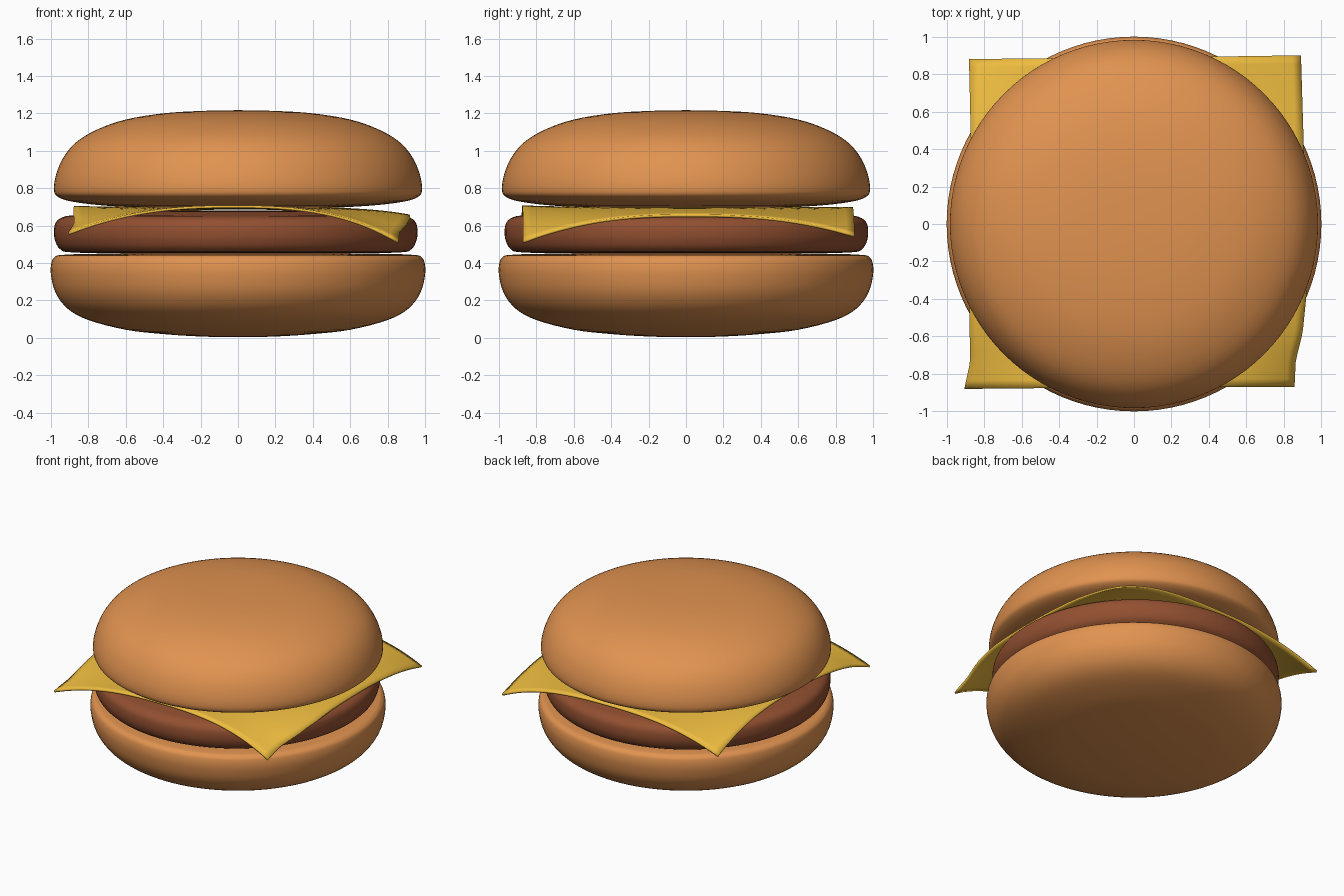
import bpy, bmesh, math

if "Cube" in bpy.data.objects:
    bpy.data.objects.remove(bpy.data.objects["Cube"])


def finish(bm, name, color, angle):
    bmesh.ops.recalc_face_normals(bm, faces=bm.faces)
    me = bpy.data.meshes.new(name)
    bm.to_mesh(me)
    bm.free()
    ob = bpy.data.objects.new(name, me)
    bpy.context.collection.objects.link(ob)
    mat = bpy.data.materials.new(name + "_colour")
    mat.diffuse_color = (*color, 1)
    mat.use_nodes = True
    mat.node_tree.nodes["Principled BSDF"].inputs["Base Color"].default_value = mat.diffuse_color
    me.materials.append(mat)
    bpy.ops.object.select_all(action='DESELECT')
    bpy.context.view_layer.objects.active = ob
    ob.select_set(True)
    bpy.ops.object.shade_smooth_by_angle(angle=math.radians(angle))
    return ob


def smooth_profile(pts, steps=4):
    # Catmull-Rom through the profile points
    out = []
    for i in range(len(pts) - 1):
        p = [pts[max(i - 1, 0)], pts[i], pts[i + 1], pts[min(i + 2, len(pts) - 1)]]
        for s in range(steps):
            t = s / steps
            out.append(tuple(0.5 * (2 * b + (c - a) * t + (2 * a - 5 * b + 4 * c - d) * t * t
                                    + (3 * b - a - 3 * c + d) * t ** 3)
                             for a, b, c, d in zip(*p)))
    return out + [pts[-1]]


def lathe(name, pts, color, cx=0.0, cy=0.0, n=96):
    bm = bmesh.new()
    prof = smooth_profile(pts)
    bottom = bm.verts.new((cx, cy, prof[0][1]))
    top = bm.verts.new((cx, cy, prof[-1][1]))
    rings = [[bm.verts.new((cx + r * math.cos(2 * math.pi * k / n),
                            cy + r * math.sin(2 * math.pi * k / n), z)) for k in range(n)]
             for r, z in prof[1:-1]]
    for k in range(n):
        j = (k + 1) % n
        bm.faces.new((bottom, rings[0][j], rings[0][k]))
        bm.faces.new((top, rings[-1][k], rings[-1][j]))
        for a, b in zip(rings, rings[1:]):
            bm.faces.new((a[k], a[j], b[j], b[k]))
    return finish(bm, name, color, 60)


BUN = (0.75, 0.29, 0.08)

# Bottom bun, patty and top bun
lathe("bottom_bun", [(0, 0.003), (0.2, 0.007), (0.4, 0.02), (0.6, 0.043), (0.8, 0.095),
                     (0.91, 0.155), (0.975, 0.24), (1.0, 0.335), (0.998, 0.4), (0.98, 0.432),
                     (0.93, 0.444), (0.7, 0.45), (0, 0.45)], BUN)
lathe("patty", [(0, 0.45), (0.6, 0.452), (0.88, 0.457), (0.94, 0.475), (0.966, 0.52),
                (0.972, 0.57), (0.963, 0.615), (0.93, 0.643), (0.86, 0.656), (0.6, 0.675),
                (0, 0.682)], (0.29, 0.08, 0.03), cx=-0.012, cy=0.002)
lathe("top_bun", [(0, 0.69), (0.4, 0.692), (0.7, 0.706), (0.88, 0.727), (0.96, 0.752),
                  (0.984, 0.79), (0.972, 0.875), (0.93, 0.97), (0.86, 1.05), (0.75, 1.115),
                  (0.6, 1.167), (0.4, 1.2), (0.2, 1.213), (0, 1.217)], BUN)


# Cheese slice: square sheet with drooping corners
def lerp_table(tab, t):
    for (a, va), (b, vb) in zip(tab, tab[1:]):
        if t <= b:
            return va + (vb - va) * (t - a) / (b - a)
    return tab[-1][1]


LEFT = [(-1, -0.905), (-0.84, -0.875), (-0.5, -0.88), (0.5, -0.872), (1, -0.88)]
RIGHT = [(-1, 0.855), (-0.84, 0.862), (-0.67, 0.9), (-0.45, 0.92), (0.5, 0.905), (1, 0.89)]
N = 40
bm = bmesh.new()
grid = []
for j in range(N + 1):
    v = 2 * j / N - 1
    row = []
    for i in range(N + 1):
        u = 2 * i / N - 1
        xl, xr = lerp_table(LEFT, v), lerp_table(RIGHT, v)
        x = xl + (xr - xl) * (u + 1) / 2
        yf, yb = -0.88 + 0.005 * (u + 1), 0.88 + 0.01 * (u + 1)
        y = yf + (yb - yf) * (v + 1) / 2
        side = -0.04 * u ** 4 if u > 0 else 0.005 * u ** 4
        side += 0.008 * v ** 4 if v < 0 else 0
        corner = 0.15 if u < 0 or v > 0 else 0.155
        if u > 0:
            corner = 0.15 if v < 0 else 0.11
        z = 0.693 + side - corner * abs(u * v) ** 2.5
        row.append(bm.verts.new((x, y, z)))
    grid.append(row)
for a, b in zip(grid, grid[1:]):
    for i in range(N):
        bm.faces.new((a[i], a[i + 1], b[i + 1], b[i]))
cheese = finish(bm, "cheese_slice", (0.85, 0.5, 0.05), 40)
thick = cheese.modifiers.new("thickness", 'SOLIDIFY')
thick.thickness = 0.014
thick.offset = 0
